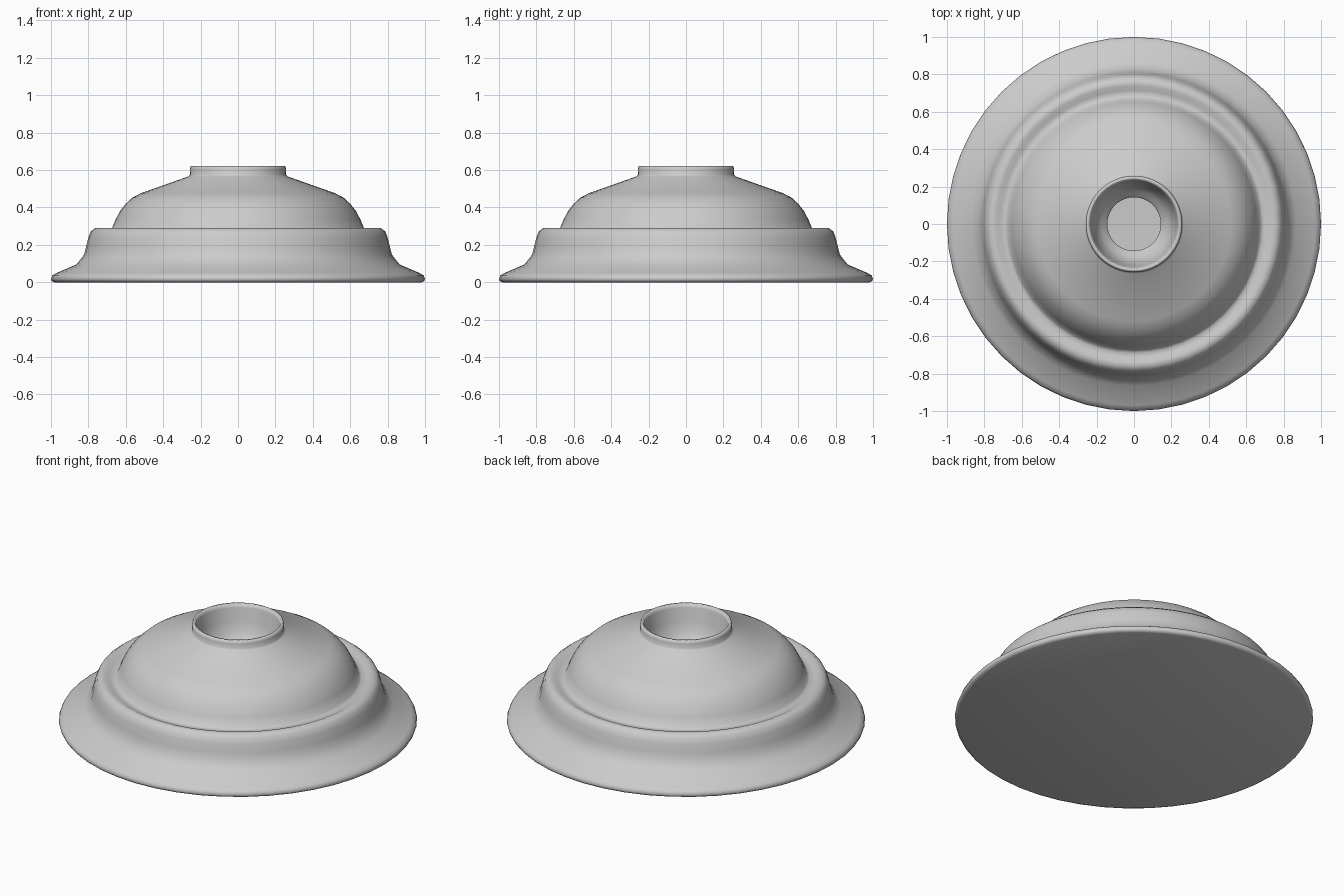
import bpy, bmesh, math

if "Cube" in bpy.data.objects:
    bpy.data.objects.remove(bpy.data.objects["Cube"])

SEGMENTS = 48

grey = bpy.data.materials.new("plain grey")
grey.diffuse_color = (0.6, 0.6, 0.6, 1)
grey.use_nodes = True
grey.node_tree.nodes["Principled BSDF"].inputs["Base Color"].default_value = grey.diffuse_color


def lathe(name, profile, angle):
    """Spin an (r, z) profile, listed from bottom centre to top centre, around z."""
    bm = bmesh.new()
    rings = []
    for r, z in profile:
        if r == 0:
            rings.append([bm.verts.new((0, 0, z))] * SEGMENTS)
        else:
            rings.append([bm.verts.new((r * math.cos(2 * math.pi * i / SEGMENTS),
                                        r * math.sin(2 * math.pi * i / SEGMENTS), z))
                          for i in range(SEGMENTS)])
    for low, high in zip(rings, rings[1:]):
        for i in range(SEGMENTS):
            j = (i + 1) % SEGMENTS
            bm.faces.new(dict.fromkeys((low[i], low[j], high[j], high[i])))
    bmesh.ops.recalc_face_normals(bm, faces=bm.faces)
    mesh = bpy.data.meshes.new(name)
    bm.to_mesh(mesh)
    bm.free()
    mesh.materials.append(grey)
    obj = bpy.data.objects.new(name, mesh)
    bpy.context.collection.objects.link(obj)
    bpy.ops.object.select_all(action='DESELECT')
    bpy.context.view_layer.objects.active = obj
    obj.select_set(True)
    bpy.ops.object.shade_smooth_by_angle(angle=math.radians(angle))
    return obj


# Flared foot, stepped collar, dome, neck and a hollow inside
lathe("stepped_dome_base", [
    # flat underside and foot rim
    (0, 0), (0.98, 0), (0.995, 0.006), (1.0, 0.018), (0.993, 0.036), (0.97, 0.05),
    # flare up to the collar
    (0.865, 0.095), (0.84, 0.125), (0.822, 0.15), (0.812, 0.19), (0.80, 0.24),
    (0.787, 0.272), (0.765, 0.289), (0.74, 0.289),
    # shallow groove
    (0.715, 0.277), (0.69, 0.275), (0.676, 0.283),
    # dome
    (0.655, 0.335), (0.63, 0.382), (0.60, 0.42), (0.565, 0.452), (0.52, 0.476),
    (0.265, 0.566),
    # neck and lip
    (0.256, 0.575), (0.258, 0.605), (0.252, 0.622), (0.24, 0.622),
    # mouth with inner ledge
    (0.233, 0.60), (0.22, 0.52), (0.20, 0.46), (0.175, 0.425), (0.155, 0.41),
    (0.143, 0.395),
    # hollow inside
    (0.16, 0.38), (0.25, 0.42), (0.48, 0.42), (0.56, 0.36), (0.62, 0.25),
    (0.74, 0.23), (0.77, 0.12), (0.85, 0.05), (0.14, 0.05), (0, 0.045),
], 85)
